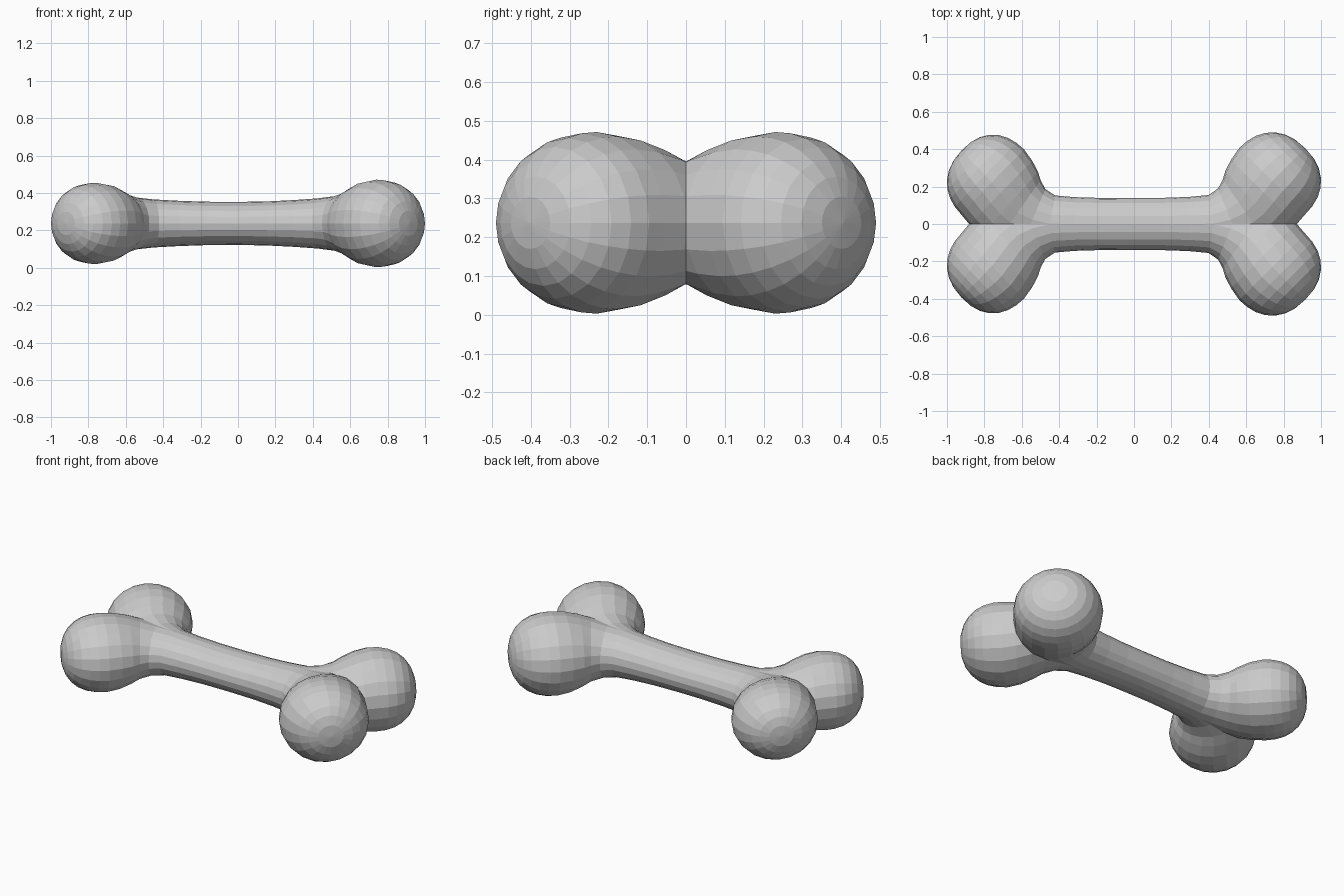
import bpy, bmesh
from math import sin, cos, pi, radians
from mathutils import Vector

cube = bpy.data.objects.get("Cube")
if cube:
    bpy.data.objects.remove(cube, do_unlink=True)

SIDES = 20
MID_Z = 0.237

# Limb stations: centre x, centre y, heading in degrees, half width, half height
stations = [
    (0.0, 0.0, 0, 0.14, 0.115),
    (0.16, 0.0, 0, 0.14, 0.118),
    (0.3, 0.0, 3, 0.145, 0.125),
    (0.425, 0.002, 10, 0.155, 0.134),
    (0.517, 0.023, 22, 0.18, 0.146),
    (0.598, 0.062, 35, 0.215, 0.17),
    (0.645, 0.108, 42, 0.235, 0.197),
    (0.693, 0.17, 45, 0.246, 0.223),
]

# Rounded knob that ends the limb, heading out at 45 degrees
KNOB = Vector((0.74, 0.23))
WIDTH, HEIGHT, LENGTH = 0.25, 0.234, 0.248
for i in range(8):
    t = sin(i / 7 * pi / 2)
    r = max(0, 1 - t ** 2.3) ** (1 / 2.3)
    c = KNOB + Vector((1, 1)) * (LENGTH * t * 0.7071)
    stations.append((c.x, c.y, 45, WIDTH * r, HEIGHT * r))


def place(p, side):
    """The left end is full size; the right end is slightly slimmer."""
    if side > 0:
        return p
    x = p.x
    return Vector((-(x + 0.1 * x * (1 - x)),
                   p.y * (1 - 0.035 * x),
                   MID_Z + (p.z - MID_Z) * (1 - 0.07 * min(1, max(0, x) / 0.7))))


def add_limb(bm, side):
    """Loft elliptical rings from the middle of the shaft out to one knob."""
    rings = []
    for cx, cy, heading, w, h in stations:
        a = radians(heading)
        ring = []
        for k in range(SIDES):
            u = 2 * pi * k / SIDES
            across = w * cos(u)
            p = Vector((cx - sin(a) * across, cy + cos(a) * across, MID_Z + h * sin(u)))
            ring.append(bm.verts.new(place(p, side)))
        rings.append(ring)
    for r0, r1 in zip(rings, rings[1:]):
        for k in range(SIDES):
            n = (k + 1) % SIDES
            bm.faces.new((r0[k], r0[n], r1[n], r1[k]))


# Both ends share the middle ring; keep the back half and mirror it
bm = bmesh.new()
add_limb(bm, 1)
add_limb(bm, -1)
bmesh.ops.remove_doubles(bm, verts=bm.verts[:], dist=0.0005)
bmesh.ops.recalc_face_normals(bm, faces=bm.faces[:])
bmesh.ops.bisect_plane(bm, geom=bm.verts[:] + bm.edges[:] + bm.faces[:], dist=0.0001,
                       plane_co=(0, 0, 0), plane_no=(0, 1, 0), clear_inner=True)
mesh = bpy.data.meshes.new("bone")
bm.to_mesh(mesh)
bm.free()

bone = bpy.data.objects.new("bone", mesh)
bpy.context.collection.objects.link(bone)
mirror = bone.modifiers.new("mirror", 'MIRROR')
mirror.use_axis = (False, True, False)
mirror.use_clip = True
mirror.merge_threshold = 0.001

# Plain grey
grey = bpy.data.materials.new("bone grey")
grey.use_nodes = True
colour = (0.6, 0.6, 0.6, 1)
grey.diffuse_color = colour
grey.node_tree.nodes["Principled BSDF"].inputs["Base Color"].default_value = colour
mesh.materials.append(grey)
